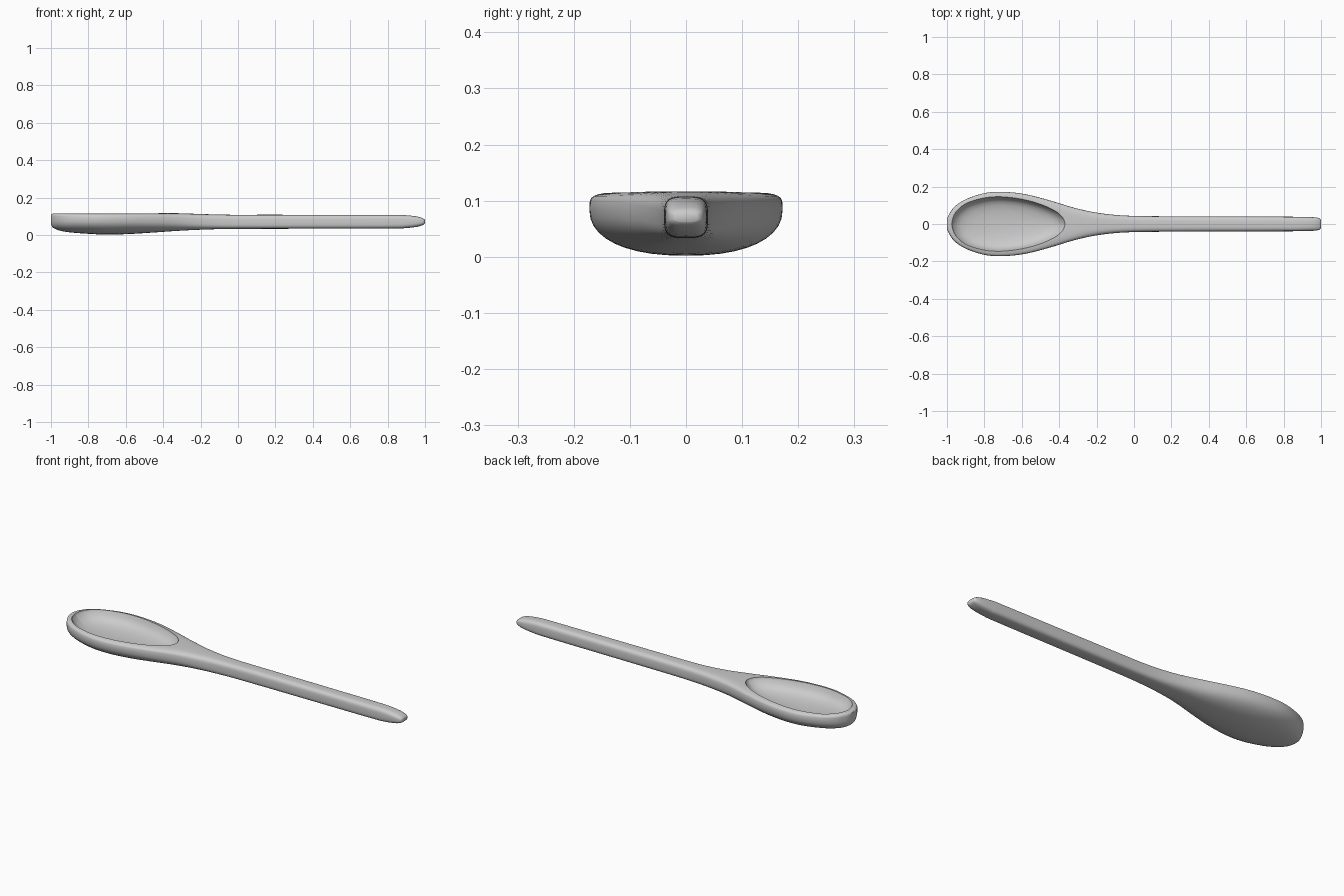
import bpy, bmesh, math

if "Cube" in bpy.data.objects:
    bpy.data.objects.remove(bpy.data.objects["Cube"])


def loft(name, rings):
    """Skin a list of equal-length closed rings and cap both ends."""
    bm = bmesh.new()
    vs = [[bm.verts.new(p) for p in r] for r in rings]
    n = len(rings[0])
    for a, b in zip(vs, vs[1:]):
        for i in range(n):
            j = (i + 1) % n
            bm.faces.new((a[i], a[j], b[j], b[i]))
    bm.faces.new(vs[0])
    bm.faces.new(vs[-1])
    bmesh.ops.recalc_face_normals(bm, faces=bm.faces)
    me = bpy.data.meshes.new(name)
    bm.to_mesh(me)
    bm.free()
    ob = bpy.data.objects.new(name, me)
    bpy.context.collection.objects.link(ob)
    return ob


def smooth_path(pts, steps):
    """Catmull-Rom interpolation, clamped at the ends."""
    ext = [pts[0]] + pts + [pts[-1]]
    out = []
    for p0, p1, p2, p3 in zip(ext, ext[1:], ext[2:], ext[3:]):
        for k in range(steps):
            t = k / steps
            out.append([0.5 * (2 * b + (c - a) * t + (2 * a - 5 * b + 4 * c - d) * t * t
                               + (3 * b - a - 3 * c + d) * t ** 3)
                        for a, b, c, d in zip(p0, p1, p2, p3)])
    return out + [list(pts[-1])]


def power(v, e):
    return math.copysign(abs(v) ** e, v)


# Body stations: x, half width, bottom, widest height, top, upper and lower roundness
stations = [
    (-1.0, 0.025, 0.056, 0.085, 0.109, 3, 2.3),
    (-0.99, 0.050, 0.040, 0.085, 0.114, 4, 2.3),
    (-0.96, 0.092, 0.025, 0.085, 0.116, 5, 2.3),
    (-0.90, 0.132, 0.014, 0.085, 0.117, 5, 2.3),
    (-0.80, 0.165, 0.006, 0.085, 0.117, 5, 2.3),
    (-0.70, 0.172, 0.002, 0.085, 0.117, 5, 2.3),
    (-0.58, 0.159, 0.005, 0.085, 0.117, 5, 2.3),
    (-0.45, 0.126, 0.013, 0.083, 0.117, 4.5, 2.4),
    (-0.32, 0.087, 0.022, 0.079, 0.116, 4, 2.6),
    (-0.20, 0.061, 0.028, 0.074, 0.112, 3.5, 3),
    (-0.05, 0.045, 0.032, 0.071, 0.108, 3.5, 3.5),
    (0.20, 0.041, 0.033, 0.071, 0.108, 3.5, 3.5),
    (0.80, 0.039, 0.034, 0.071, 0.107, 3.5, 3.5),
    (0.90, 0.038, 0.037, 0.071, 0.105, 3.3, 3.3),
    (0.96, 0.036, 0.044, 0.071, 0.098, 3, 3),
    (0.99, 0.031, 0.054, 0.071, 0.088, 3, 3),
    (1.0, 0.022, 0.062, 0.071, 0.080, 3, 3),
]
SIDES = 40
rings = []
for x, w, zb, zm, zt, nu, nl in smooth_path(stations, 4):
    ring = []
    for i in range(SIDES):
        a = math.tau * i / SIDES
        c, s = math.cos(a), math.sin(a)
        n = nu if s >= 0 else nl
        h = zt - zm if s >= 0 else zm - zb
        ring.append((x, w * power(c, 2 / n), zm + h * power(s, 2 / n)))
    rings.append(ring)
spoon = loft("wooden_spoon", rings)

# Hollow of the bowl: egg outline shrunk towards a rounded floor
half = [(-0.975, 0.0), (-0.965, 0.042), (-0.94, 0.078), (-0.89, 0.114), (-0.80, 0.140),
        (-0.71, 0.146), (-0.60, 0.133), (-0.50, 0.106), (-0.42, 0.069), (-0.38, 0.033),
        (-0.368, 0.0)]
upper = smooth_path(half, 4)
outline = upper + [(x, -y) for x, y in upper[-2:0:-1]]
cx = -0.70
levels = [(1.0, 0.16), (1.0, 0.114), (0.975, 0.104), (0.94, 0.092), (0.89, 0.080),
          (0.82, 0.070), (0.70, 0.061), (0.50, 0.054), (0.25, 0.050), (0.05, 0.049)]
cutter = loft("bowl_cutter", [[(cx + (x - cx) * s, y * s, z) for x, y in outline]
                              for s, z in levels])
cutter.hide_render = True

mod = spoon.modifiers.new("bowl_hollow", "BOOLEAN")
mod.operation = "DIFFERENCE"
mod.solver = "EXACT"
mod.object = cutter

# Apply the cut, drop the cutter, shade smooth
bpy.context.view_layer.objects.active = spoon
spoon.select_set(True)
bpy.ops.object.modifier_apply(modifier=mod.name)
bpy.data.objects.remove(cutter)
bpy.ops.object.shade_smooth_by_angle(angle=math.radians(45))
